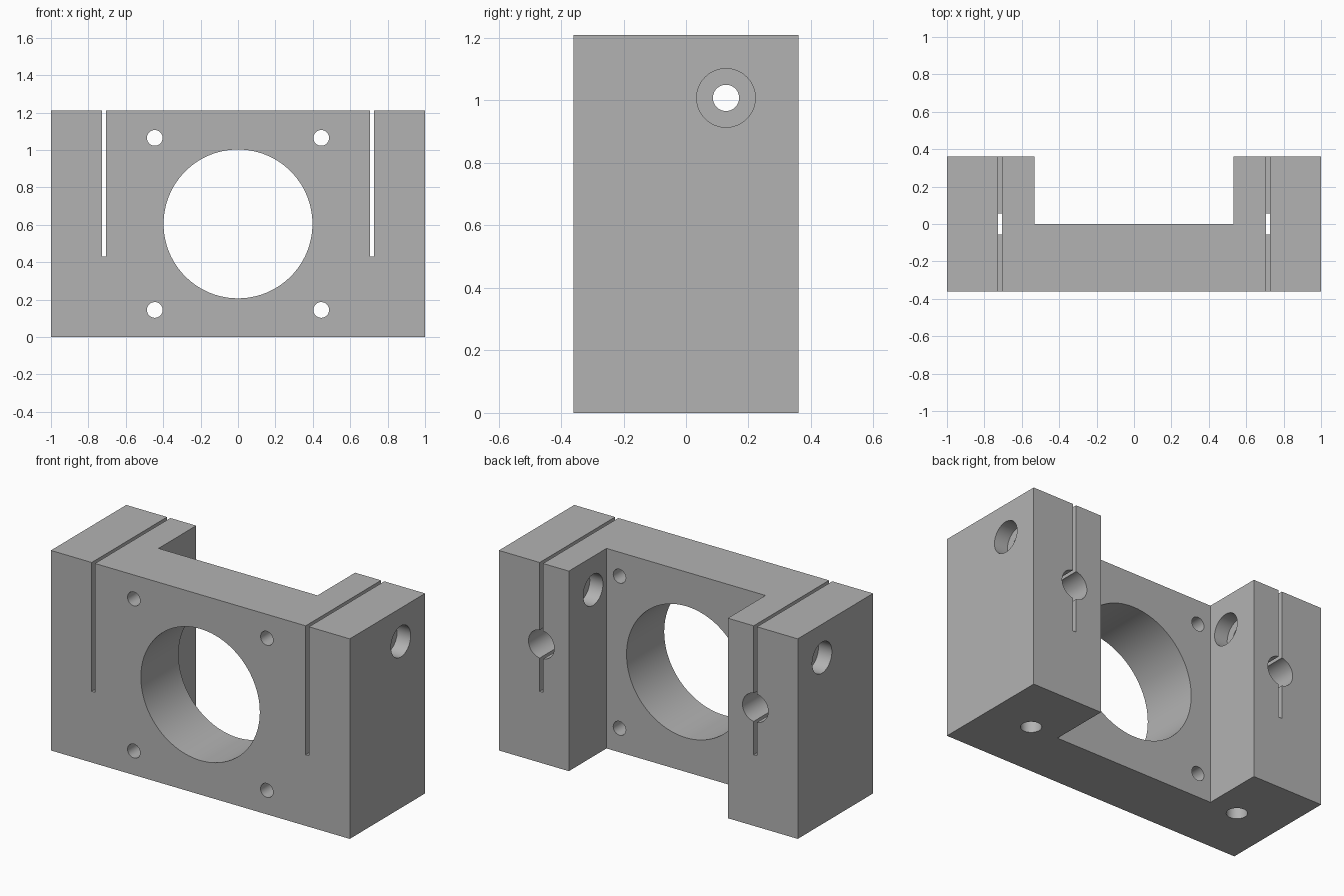
import bpy, bmesh, math
from mathutils import Vector

cube = bpy.data.objects.get("Cube")
if cube:
    bpy.data.objects.remove(cube, do_unlink=True)

WIDTH, DEPTH, HEIGHT = 1.0, 0.36, 1.21   # half width, half depth, full height
NOTCH_X, SLOT_X, MID_Z = 0.532, 0.716, 0.605

grey = bpy.data.materials.new("plain grey")
grey.use_nodes = True
colour = (0.45, 0.45, 0.45, 1)
grey.diffuse_color = colour
grey.node_tree.nodes["Principled BSDF"].inputs["Base Color"].default_value = colour


def add_object(name, bm):
    bmesh.ops.recalc_face_normals(bm, faces=bm.faces)
    mesh = bpy.data.meshes.new(name)
    bm.to_mesh(mesh)
    bm.free()
    mesh.materials.append(grey)
    obj = bpy.data.objects.new(name, mesh)
    bpy.context.collection.objects.link(obj)
    return obj


def cut(body, cutter):
    """Subtract a cutter from the body and remove the cutter."""
    cutter.hide_render = True
    bpy.context.view_layer.objects.active = body
    mod = body.modifiers.new("cut", "BOOLEAN")
    mod.operation = "DIFFERENCE"
    mod.solver = "EXACT"
    mod.object = cutter
    bpy.ops.object.modifier_apply(modifier=mod.name)
    bpy.data.objects.remove(cutter, do_unlink=True)


def drill(body, start, end, radius, sides=48):
    """Cut a round hole between two points."""
    start, end = Vector(start), Vector(end)
    axis = end - start
    bm = bmesh.new()
    bmesh.ops.create_cone(bm, cap_ends=True, segments=sides, radius1=radius,
                          radius2=radius, depth=axis.length)
    bmesh.ops.rotate(bm, verts=bm.verts, matrix=axis.to_track_quat("Z", "Y").to_matrix())
    bmesh.ops.translate(bm, verts=bm.verts, vec=(start + end) / 2)
    cut(body, add_object("hole_cutter", bm))


# U-shaped block: front plate with two rear pillars
profile = [(-WIDTH, -DEPTH), (WIDTH, -DEPTH), (WIDTH, DEPTH), (NOTCH_X, DEPTH),
           (NOTCH_X, 0), (-NOTCH_X, 0), (-NOTCH_X, DEPTH), (-WIDTH, DEPTH)]
bm = bmesh.new()
base = bm.faces.new([bm.verts.new((x, y, 0)) for x, y in profile])
raised = bmesh.ops.extrude_face_region(bm, geom=[base])["geom"]
bmesh.ops.translate(bm, vec=(0, 0, HEIGHT),
                    verts=[v for v in raised if isinstance(v, bmesh.types.BMVert)])
block = add_object("motor_mount_block", bm)

# Large round opening in the front plate
drill(block, (0, -0.5, MID_Z), (0, 0.2, MID_Z), 0.398, 96)

for side in (-1, 1):
    # Plate screw holes
    for dz in (-0.46, 0.46):
        drill(block, (side * 0.445, -0.5, MID_Z + dz), (side * 0.445, 0.1, MID_Z + dz), 0.042)

    # Rear blind bore and the hole rising from the base
    x = side * SLOT_X
    drill(block, (x, 0.5, 0.717), (x, -0.12, 0.717), 0.086)
    drill(block, (x, 0, -0.1), (x, 0, 0.717), 0.057)

    # Clamp screw hole, counterbored from both pillar sides
    def clamp(x_from, x_to, radius):
        drill(block, (side * x_from, 0.128, 1.008), (side * x_to, 0.128, 1.008), radius)
    clamp(1.1, 0.91, 0.094)
    clamp(0.4, 0.62, 0.094)
    clamp(1.05, 0.45, 0.042)

    # Thin clamping slot
    bm = bmesh.new()
    bmesh.ops.create_cube(bm, size=1)
    bmesh.ops.scale(bm, verts=bm.verts, vec=(0.022, 1, 1))
    bmesh.ops.translate(bm, verts=bm.verts, vec=(x, 0, 0.93))
    cut(block, add_object("slot_cutter", bm))

# Smooth bores, sharp edges
bpy.ops.object.select_all(action="DESELECT")
block.select_set(True)
bpy.context.view_layer.objects.active = block
bpy.ops.object.shade_smooth_by_angle(angle=math.radians(30))
